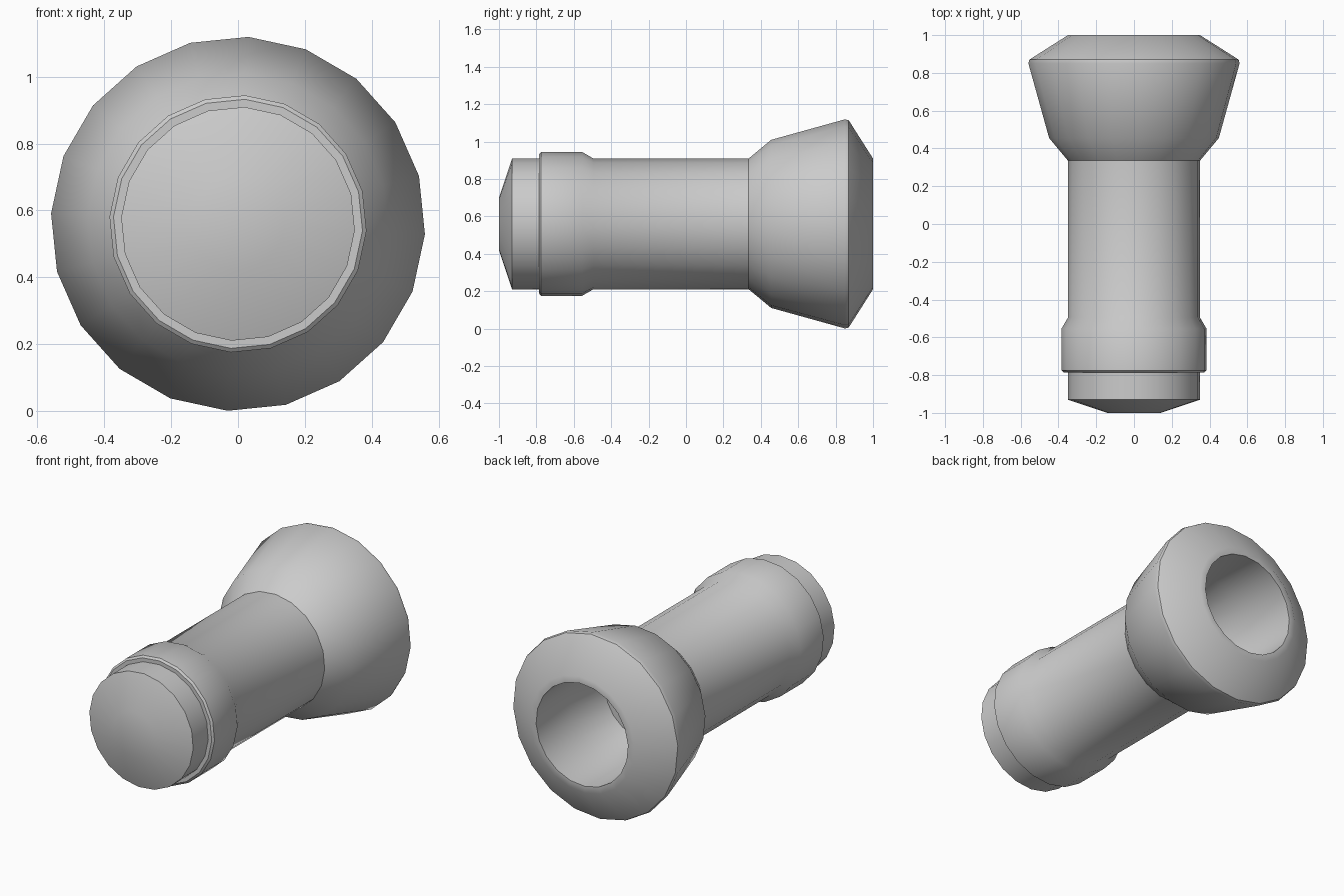
import bpy, bmesh
from math import sin, cos, radians, tau

if "Cube" in bpy.data.objects:
    bpy.data.objects.remove(bpy.data.objects["Cube"])

SIDES = 20
AXIS_Z = 0.56
TWIST = radians(3.2)


def lathe(name, profile):
    """Revolve (y, radius) points about the lengthwise axis, closing both ends."""
    bm = bmesh.new()
    rings = []
    for y, r in profile:
        rings.append([bm.verts.new((r * sin(TWIST + tau * i / SIDES), y,
                                    AXIS_Z + r * cos(TWIST + tau * i / SIDES)))
                      for i in range(SIDES)])
    for a, b in zip(rings, rings[1:]):
        for i in range(SIDES):
            j = (i + 1) % SIDES
            bm.faces.new((a[i], a[j], b[j], b[i]))
    bm.faces.new(rings[0])
    bm.faces.new(rings[-1])
    bmesh.ops.recalc_face_normals(bm, faces=bm.faces)
    mesh = bpy.data.meshes.new(name)
    bm.to_mesh(mesh)
    bm.free()
    ob = bpy.data.objects.new(name, mesh)
    bpy.context.collection.objects.link(ob)
    bpy.ops.object.select_all(action='DESELECT')
    ob.select_set(True)
    bpy.context.view_layer.objects.active = ob
    bpy.ops.object.shade_smooth_by_angle(angle=radians(35))
    return ob


# Shallow conical nose
nose = [(-1.0, 0.14), (-0.93, 0.35)]
# Raised collar behind the nose
collar = [(-0.785, 0.35), (-0.785, 0.373), (-0.775, 0.385),
          (-0.555, 0.385), (-0.495, 0.35)]
# Flared head at the rear end of the shaft
flare = [(0.335, 0.35), (0.455, 0.45), (0.85, 0.56), (0.87, 0.555), (1.0, 0.35)]
# Rim and blind hole in the head
socket = [(1.0, 0.31), (0.68, 0.31), (0.42, 0.25)]

lathe("flared_tube_body", nose + collar + flare + socket)
